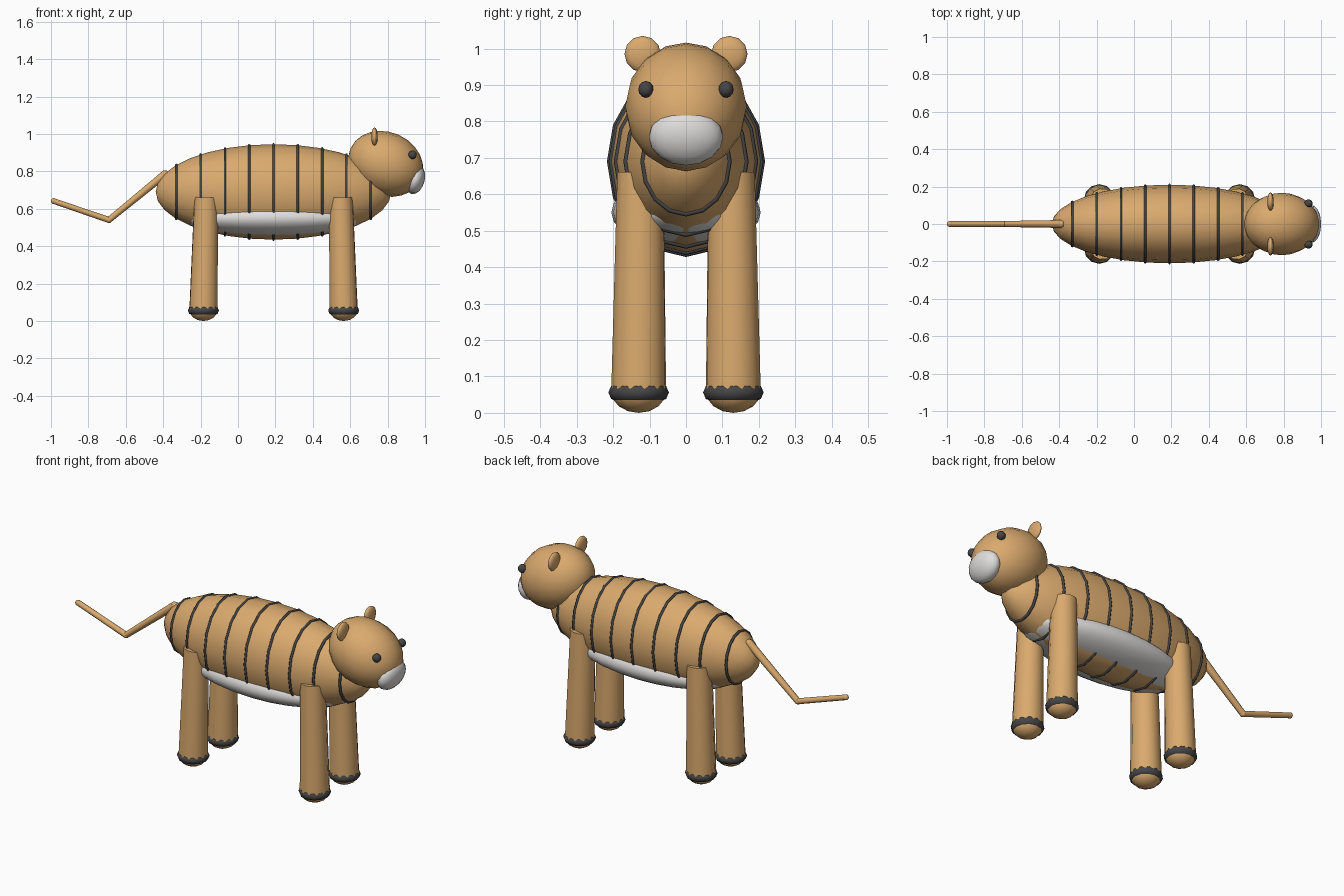
import bpy, bmesh, math
from mathutils import Vector, Matrix

if "Cube" in bpy.data.objects:
    bpy.data.objects.remove(bpy.data.objects["Cube"])


def material(name, colour):
    m = bpy.data.materials.new(name)
    m.use_nodes = True
    m.diffuse_color = (*colour, 1)
    node = next(n for n in m.node_tree.nodes if n.type == 'BSDF_PRINCIPLED')
    node.inputs["Base Color"].default_value = (*colour, 1)
    node.inputs["Roughness"].default_value = 0.6
    return m


TAN = material("tan fur", (0.70, 0.40, 0.155))
WHITE = material("pale fur", (0.74, 0.73, 0.71))
DARK = material("dark grey", (0.06, 0.06, 0.062))


def finish(name, bm, mat):
    """Turn a bmesh into a smooth object; end caps stay flat."""
    bmesh.ops.recalc_face_normals(bm, faces=bm.faces)
    for f in bm.faces:
        f.smooth = len(f.verts) <= 4
    mesh = bpy.data.meshes.new(name)
    bm.to_mesh(mesh)
    bm.free()
    mesh.materials.append(mat)
    ob = bpy.data.objects.new(name, mesh)
    bpy.context.collection.objects.link(ob)
    return ob


def ellipsoid(name, centre, radii, mat, segs=16, rings=10, tilt=0):
    """Sphere with its poles along x, scaled, then pitched nose-down by tilt degrees."""
    bm = bmesh.new()
    bmesh.ops.create_uvsphere(bm, u_segments=segs, v_segments=rings, radius=1)
    bm.transform(Matrix.Translation(centre)
                 @ Matrix.Rotation(math.radians(tilt), 4, 'Y')
                 @ Matrix.Diagonal((*radii, 1))
                 @ Matrix.Rotation(math.pi / 2, 4, 'Y'))
    return finish(name, bm, mat)


def limb(name, start, end, r1, r2, mat, sides=12):
    """Tapered cylinder between two points."""
    start, end = Vector(start), Vector(end)
    axis = end - start
    bm = bmesh.new()
    bmesh.ops.create_cone(bm, cap_ends=True, segments=sides,
                          radius1=r1, radius2=r2, depth=axis.length)
    bm.transform(Matrix.Translation((start + end) / 2)
                 @ axis.to_track_quat('Z', 'Y').to_matrix().to_4x4())
    return finish(name, bm, mat)


def ring(name, centre, u, v, thick, mat, segs=16, sides=6):
    """Elliptical torus; u and v are its two radius vectors."""
    u, v, c = Vector(u), Vector(v), Vector(centre)
    n = u.cross(v).normalized()
    bm = bmesh.new()
    loops = []
    for i in range(segs):
        a = math.tau * i / segs
        p = u * math.cos(a) + v * math.sin(a)
        out = p.normalized()
        loops.append([bm.verts.new(c + p + thick * (out * math.cos(b) + n * math.sin(b)))
                      for b in (math.tau * j / sides for j in range(sides))])
    for i in range(segs):
        p, q = loops[i], loops[(i + 1) % segs]
        for j in range(sides):
            k = (j + 1) % sides
            bm.faces.new((p[j], q[j], q[k], p[k]))
    return finish(name, bm, mat)


# Body and pale belly
BODY = Vector((0.19, 0, 0.69))
RX, RY, RZ = 0.63, 0.21, 0.255
ellipsoid("body", BODY, (RX, RY, RZ), TAN, 16, 16)
ellipsoid("belly", (0.19, 0, 0.55), (0.48, 0.205, 0.1), WHITE, 24, 14)

# Stripes hugging the body
for i in range(-4, 5):
    dx = 0.13 * i
    s = math.sqrt(1 - (dx / RX) ** 2)
    ring(f"stripe_{i + 5}", BODY + Vector((dx, 0, 0)),
         (0, RY * s, 0), (0, 0, RZ * s), 0.007, DARK)

# Legs with paws and dark ankle bands
for end, sx in (("front", 1), ("back", -1)):
    for side, sy in (("left", 1), ("right", -1)):
        x, y = 0.19 + 0.375 * sx, 0.13 * sy
        tag = f"{end}_{side}"
        limb(tag + "_leg", (x, y, 0.05), (x - 0.015 * sx, 0.125 * sy, 0.66),
             0.077, 0.065, TAN)
        paw = ellipsoid(tag + "_paw", (0, 0, 0), (0.062, 0.077, 0.077), TAN, 12, 8)
        paw.data.transform(Matrix.Translation((x, y, 0.062))
                           @ Matrix.Rotation(math.pi / 2, 4, 'Y'))
        ring(tag + "_band", (x, y, 0.056), (0.058, 0, 0), (0, 0.058, 0),
             0.025, DARK, 12, 8)

# Bent tail
root, bend, tip = (-0.39, 0, 0.785), (-0.69, 0, 0.54), (-0.985, 0, 0.641)
limb("tail_base", root, bend, 0.021, 0.016, TAN, 8)
limb("tail_end", bend, tip, 0.016, 0.015, TAN, 8)
for name, p, r in (("tail_root", root, 0.021), ("tail_bend", bend, 0.017), ("tail_tip", tip, 0.016)):
    ellipsoid(name, p, (r, r, r), TAN, 8, 6)

# Head, muzzle and nose
ellipsoid("head", (0.79, 0, 0.84), (0.206, 0.167, 0.17), TAN, 16, 12, 24)
ellipsoid("muzzle", (0.947, 0, 0.757), (0.051, 0.102, 0.08), WHITE, 16, 10, 15)
ellipsoid("nose", (0.98, 0, 0.803), (0.014, 0.016, 0.01), DARK, 10, 6)

# Ears and eyes
for side, sy in (("left", 1), ("right", -1)):
    ellipsoid(f"{side}_ear", (0.73, 0.119 * sy, 0.985), (0.017, 0.05, 0.05), TAN, 12, 8)
    ellipsoid(f"{side}_eye", (0.933, 0.11 * sy, 0.888), (0.022, 0.021, 0.023), DARK, 12, 8)
